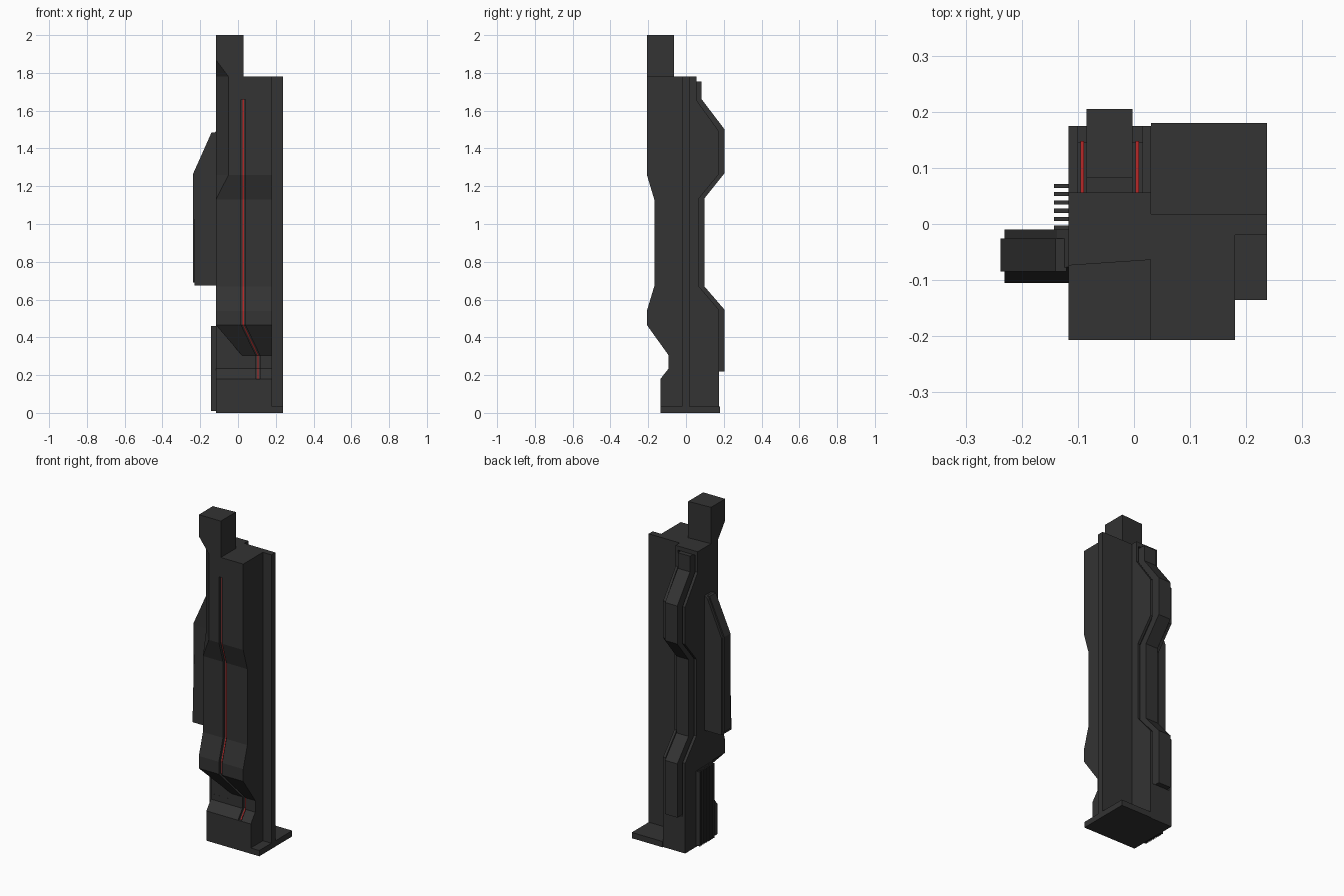
import bpy, bmesh

if "Cube" in bpy.data.objects:
    bpy.data.objects.remove(bpy.data.objects["Cube"])


def material(name, rgb):
    m = bpy.data.materials.new(name)
    m.diffuse_color = (*rgb, 1)
    m.use_nodes = True
    m.node_tree.nodes["Principled BSDF"].inputs["Base Color"].default_value = m.diffuse_color
    return m


GREY = material("dark_grey", (0.033, 0.033, 0.033))
RED = material("red", (0.45, 0.02, 0.02))


def loft(name, rings, mat=GREY):
    """Closed solid through a list of equally sized rings of points."""
    bm = bmesh.new()
    vs = [[bm.verts.new(p) for p in r] for r in rings]
    n = len(rings[0])
    for a, b in zip(vs, vs[1:]):
        for i in range(n):
            j = (i + 1) % n
            bm.faces.new((a[i], a[j], b[j], b[i]))
    bm.faces.new(vs[0])
    bm.faces.new(vs[-1])
    bmesh.ops.recalc_face_normals(bm, faces=bm.faces)
    me = bpy.data.meshes.new(name)
    bm.to_mesh(me)
    bm.free()
    me.materials.append(mat)
    ob = bpy.data.objects.new(name, me)
    bpy.context.collection.objects.link(ob)
    return ob


def slab_x(name, yz, x0, x1):
    return loft(name, [[(x, y, z) for y, z in yz] for x in (x0, x1)])


def slab_y(name, xz, y0, y1):
    return loft(name, [[(x, y, z) for x, z in xz] for y in (y0, y1)])


def box(name, x0, x1, y0, y1, z0, z1):
    return slab_x(name, [(y0, z0), (y1, z0), (y1, z1), (y0, z1)], x0, x1)


def ribbon(name, path, w, d0, d1, mat=GREY):
    """Strip along a path, w to each side in x, from d0 to d1 in y."""
    return loft(name, [[(x - w, y + d0, z), (x + w, y + d0, z),
                        (x + w, y + d1, z), (x - w, y + d1, z)] for x, y, z in path], mat)


def cut(ob, cutter):
    cutter.hide_render = True
    cutter.display_type = 'WIRE'
    m = ob.modifiers.new("cut", 'BOOLEAN')
    m.operation, m.solver, m.object = 'DIFFERENCE', 'EXACT', cutter


# Front body with its stepped profile, and the tower on top
front = [(-.135, 0), (-.135, .18), (-.092, .235), (-.092, .305), (-.207, .465), (-.207, .54),
         (-.168, .67), (-.168, 1.13), (-.207, 1.26), (-.207, 1.78)]
body = slab_x("front_body", front + [(.018, 1.78), (.018, 0)], -.117, .18)
tower = loft("top_tower", [[(-.117, -.207, z), (.03, -.207, z), (.03, -.063, z), (-.117, -.073, z)]
                           for z in (1.78, 2.0)])

# Chamfer on the front left corner
m = .05
corner = loft("corner_cutter", [[(-.117 - m, -.207 - m, z), (-.117 + s + m, -.207 - m, z),
                                 (-.117 - m, -.207 + s + m, z)]
                                for z, s in ((1.0, .01), (1.13, .039), (1.26, .067),
                                             (1.78, .067), (1.87, -.001))])
cut(body, corner)
cut(tower, corner)

# Slanted cut under the lower bulge
cut(body, slab_y("bulge_cutter", [(-.2, .562), (.02, .305), (.02, .27), (-.2, .27)], -.3, -.0915))

# Narrow front groove with a red line inside
path = [(.028, -.207, 1.66), (.028, -.207, 1.26), (.028, -.168, 1.13), (.028, -.168, .67),
        (.028, -.207, .54), (.028, -.207, .465), (.105, -.092, .305), (.105, -.092, .235),
        (.105, -.135, .18)]
cut(body, ribbon("groove_cutter", path, .011, -.02, .015))
ribbon("front_red_line", path, .003, .012, .017, RED)

# Side fin and foot plate
box("side_fin", .18, .237, -.02, .018, .035, 1.78)
box("foot_plate", .18, .237, -.135, .018, 0, .035)
box("rear_foot_plate", .03, .237, .018, .18, 0, .035)

# Back body: two rails, a sunken channel between them and a raised panel
back = [(.175, .0), (.175, .545), (.068, .67), (.068, 1.135), (.175, 1.265), (.175, 1.49),
        (.056, 1.655), (.056, 1.78)]
slab_x("back_rail_left", back + [(.018, 1.78), (.018, 0)], -.117, -.10)
slab_x("back_rail_right", back + [(.018, 1.78), (.018, 0)], .015, .03)
floor = [(y - .03, z) for y, z in back]
slab_x("back_channel", floor + [(.0, 1.78), (.0, 0)], -.10, .015)
box("channel_foot", -.10, .015, .018, .175, 0, .22)
box("channel_cap", -.10, .015, .018, .056, 1.755, 1.78)
slab_x("back_panel", [(.0, .22), (.205, .22), (.205, .545), (.097, .67), (.097, 1.135), (.205, 1.27),
                      (.205, 1.5), (.083, 1.66), (.083, 1.755), (.0, 1.755)], -.085, -.003)
for side, x in (("left", -.0925), ("right", .006)):
    line = [(x, y, z) for y, z in [(.145, .22)] + floor[1:-1] + [(.026, 1.755)]]
    ribbon("back_red_line_" + side, line, .003, -.005, .003, RED)

# Left side pod: front face leans back, with a ridge along the outside
def lean(z):
    return -.105 + .028 * (z - .675) / .815


pod = [(-.117, .675), (-.231, .675), (-.231, 1.26), (-.137, 1.475), (-.117, 1.49)]
loft("side_pod", [[(x, lean(z), z) for x, z in pod], [(x, -.01, z) for x, z in pod]])
slab_y("pod_ridge", [(-.12, .69), (-.238, .69), (-.238, 1.265), (-.14, 1.485), (-.12, 1.485)],
       -.085, -.026)

# Vent ribs low on the left side
for i in range(10):
    y = .068 - i * .0148
    box("vent_rib", -.143, -.117, y - .0037, y + .0037, .01, .46)
